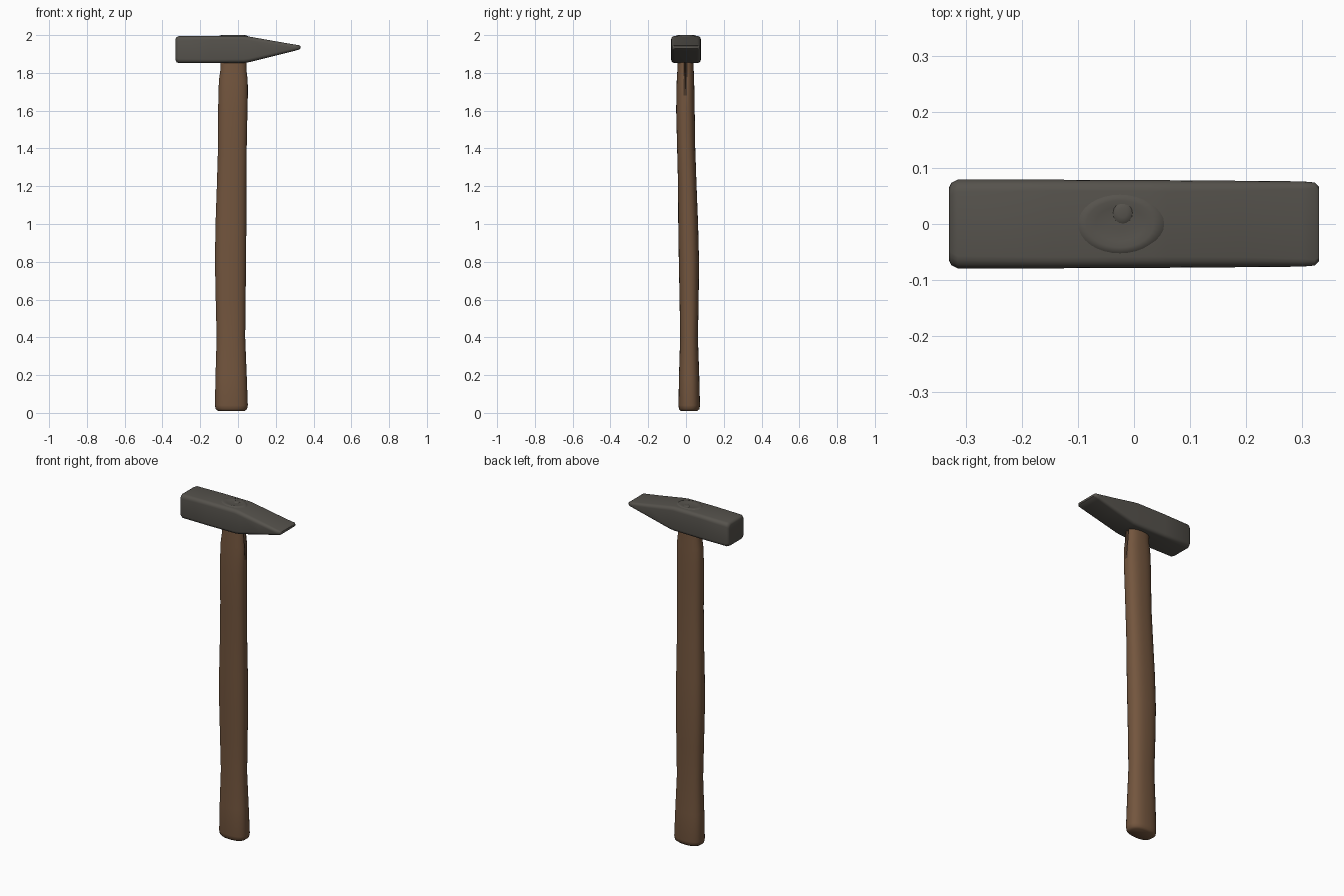
import bpy, bmesh, math
from mathutils import Vector

if "Cube" in bpy.data.objects:
    bpy.data.objects.remove(bpy.data.objects["Cube"], do_unlink=True)


def material(name, rgb):
    m = bpy.data.materials.new(name)
    m.use_nodes = True
    m.diffuse_color = (*rgb, 1)
    bsdf = m.node_tree.nodes["Principled BSDF"]
    bsdf.inputs["Base Color"].default_value = (*rgb, 1)
    bsdf.inputs["Roughness"].default_value = 0.7
    return m


steel = material("dark steel", (0.092, 0.085, 0.073))
wood = material("brown wood", (0.172, 0.092, 0.048))
dark_wood = material("dark wood", (0.075, 0.042, 0.024))


def oval(a, b, power, count):
    """Superellipse outline: power 2 is an ellipse, higher is boxier."""
    pts = []
    for i in range(count):
        t = 2 * math.pi * i / count
        c, s = math.cos(t), math.sin(t)
        r = (abs(c) ** power + abs(s) ** power) ** (-1 / power)
        pts.append((a * r * c, b * r * s))
    return pts


def rounded_box(a, b, radius, steps=4):
    """Rectangle outline with round corners."""
    radius = min(radius, a * 0.9, b * 0.9)
    pts = []
    for q, (sx, sy) in enumerate([(1, 1), (-1, 1), (-1, -1), (1, -1)]):
        for k in range(steps + 1):
            t = math.pi / 2 * (q + k / steps)
            pts.append((sx * (a - radius) + radius * math.cos(t),
                        sy * (b - radius) + radius * math.sin(t)))
    return pts


def loft(name, rings, mats, angle):
    """Skin a list of equal-length rings and cap both ends."""
    bm = bmesh.new()
    loops = [[bm.verts.new(p) for p in ring] for ring in rings]
    for lo, hi in zip(loops, loops[1:]):
        for i in range(len(lo)):
            j = (i + 1) % len(lo)
            bm.faces.new((lo[i], lo[j], hi[j], hi[i]))
    bm.faces.new(loops[0])
    bm.faces.new(loops[-1])
    bmesh.ops.recalc_face_normals(bm, faces=bm.faces)
    mesh = bpy.data.meshes.new(name)
    bm.to_mesh(mesh)
    bm.free()
    for m in mats:
        mesh.materials.append(m)
    obj = bpy.data.objects.new(name, mesh)
    bpy.context.collection.objects.link(obj)
    bpy.ops.object.select_all(action="DESELECT")
    obj.select_set(True)
    bpy.context.view_layer.objects.active = obj
    bpy.ops.object.shade_smooth_by_angle(angle=math.radians(angle))
    return obj


# Handle: z, x min, x max, y min, y max
profile = [
    (0.01, -0.105, 0.035, -0.028, 0.06),
    (0.02, -0.118, 0.048, -0.037, 0.071),
    (0.04, -0.122, 0.052, -0.04, 0.074),
    (0.2, -0.119, 0.046, -0.037, 0.07),
    (0.4, -0.113, 0.038, -0.031, 0.063),
    (0.6, -0.118, 0.04, -0.034, 0.067),
    (0.8, -0.122, 0.043, -0.038, 0.069),
    (1.0, -0.119, 0.044, -0.041, 0.064),
    (1.2, -0.112, 0.044, -0.042, 0.056),
    (1.4, -0.106, 0.046, -0.047, 0.049),
    (1.6, -0.105, 0.05, -0.052, 0.046),
    (1.68, -0.104, 0.052, -0.051, 0.045),
    (1.76, -0.101, 0.052, -0.049, 0.043),
    (1.81, -0.094, 0.046, -0.046, 0.041),
    (1.88, -0.09, 0.044, -0.044, 0.04),
]
rings = []
for z, x0, x1, y0, y1 in profile:
    cx, cy = (x0 + x1) / 2, (y0 + y1) / 2
    ring = [Vector((cx + x, cy + y, z))
            for x, y in oval((x1 - x0) / 2, (y1 - y0) / 2, 2.5, 32)]
    if z > 1.7:
        ring[0].x -= 0.014  # narrow groove up the neck
    rings.append(ring)
handle = loft("handle", rings, [wood, dark_wood], 60)
for face in handle.data.polygons:
    c = face.center
    if c.z > 1.66 and c.x > 0.03 and abs(c.y + 0.003) < 0.007:
        face.material_index = 1

# Hammer head: x, half width, z low, z high, corner radius
sections = [
    (-0.33, 0.064, 1.866, 1.98, 0.02),
    (-0.326, 0.073, 1.857, 1.989, 0.022),
    (-0.314, 0.079, 1.852, 1.994, 0.022),
    (-0.15, 0.079, 1.852, 1.996, 0.02),
    (0.03, 0.078, 1.853, 1.996, 0.02),
    (0.06, 0.078, 1.857, 1.992, 0.02),
    (0.19, 0.077, 1.889, 1.969, 0.018),
    (0.3, 0.076, 1.917, 1.95, 0.014),
    (0.322, 0.074, 1.923, 1.947, 0.01),
    (0.33, 0.066, 1.929, 1.942, 0.006),
]
rings = [[(x, y, (lo + hi) / 2 + z)
          for y, z in rounded_box(w, (hi - lo) / 2, r)]
         for x, w, lo, hi, r in sections]
loft("hammer_head", rings, [steel], 50)

# Handle eye on top: low oval rim with a sunken middle
rim = [(1.0, 1.992), (0.9, 1.998), (0.75, 2.0), (0.55, 1.997), (0.2, 1.9965)]
rings = [[(-0.025 + x, y, z) for x, y in oval(0.08 * s, 0.056 * s, 2, 32)]
         for s, z in rim]
loft("handle_eye", rings, [steel], 60)

# Wedge nub set in the eye
rings = [[(-0.02 + x, 0.02 + y, z) for x, y in oval(0.02 * s, 0.022 * s, 2, 16)]
         for s, z in [(1, 1.994), (0.8, 1.998), (0.4, 2.0)]]
loft("wedge_nub", rings, [steel], 60)
